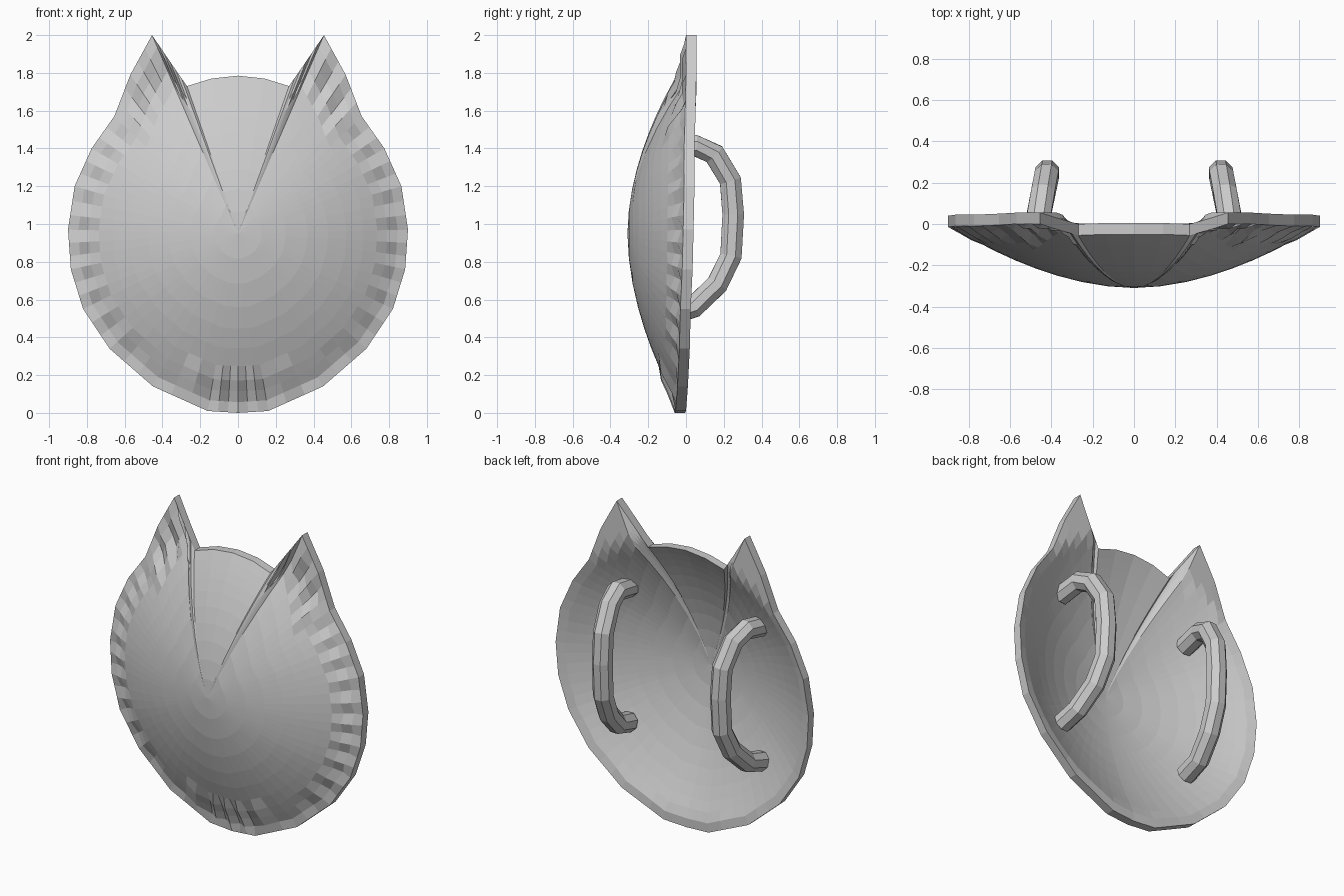
import bpy, math
from mathutils import Vector

if "Cube" in bpy.data.objects:
    bpy.data.objects.remove(bpy.data.objects["Cube"])

grey = bpy.data.materials.new("light_grey")
grey.diffuse_color = (0.6, 0.6, 0.6, 1)
grey.use_nodes = True
grey.node_tree.nodes["Principled BSDF"].inputs["Base Color"].default_value = grey.diffuse_color


def make(name, verts, faces):
    me = bpy.data.meshes.new(name)
    me.from_pydata([tuple(v) for v in verts], [], faces)
    me.materials.append(grey)
    me.validate()
    ob = bpy.data.objects.new(name, me)
    bpy.context.collection.objects.link(ob)
    return ob


# Right half of the outline with ears: x, z and front depth of the rim
half = [(0, 1.785, -0.05), (0.14, 1.77, -0.05), (0.27, 1.73, -0.055), (0.36, 1.86, -0.03),
        (0.455, 2.0, 0.0), (0.57, 1.79, 0.0), (0.655, 1.57, -0.005), (0.775, 1.40, -0.01),
        (0.865, 1.20, -0.01), (0.90, 0.97, -0.015), (0.885, 0.76, -0.02), (0.82, 0.55, -0.03),
        (0.68, 0.34, -0.035), (0.45, 0.14, -0.045), (0.16, 0.01, -0.055), (0, 0.0, -0.06)]
loop = half + [(-x, z, y) for x, z, y in reversed(half[1:-1])]
SUB = 3
rim = []
for i, a in enumerate(loop):
    b = loop[(i + 1) % len(loop)]
    for s in range(SUB):
        rim.append(Vector(a).lerp(Vector(b), s / SUB))
n = len(rim)

# Domed shield: rings growing from the centre, front and back skins, and a rim wall
CZ, PEAK, CAP, THICK = 0.95, -0.31, 0.88, 0.055
rings = [0.14, 0.28, 0.41, 0.53, 0.64, 0.74, 0.82, 0.88, 0.94, 1.0]


def front_point(p, k, t, crinkle):
    x, z = p.x * t, CZ + (p.y - CZ) * t
    reach = math.hypot(p.x, p.y - CZ)
    rr = min(1.0, reach * t / min(reach, CAP))
    y = PEAK + (p.z - PEAK) * rr ** 1.85
    if crinkle:
        in_ear = reach > 0.93
        if in_ear and 0.74 < t < 1:            # folds inside the ears
            y += -0.022 if k % 2 else 0.008
        elif abs(x) > 0.5 and 0.85 < t < 1:    # fur tufts at the sides
            y += 0.012 if k % 2 else -0.008
    return Vector((x, y, z))


def skin(offset, crinkle):
    vs = [Vector((0, PEAK + offset, CZ))]
    for t in rings:
        vs += [front_point(p, k, t, crinkle) + Vector((0, offset, 0))
               for k, p in enumerate(rim)]
    return vs


front, back = skin(0, True), skin(THICK, False)
base = len(front)
last = 1 + (len(rings) - 1) * n
faces = []
for k in range(n):
    j = (k + 1) % n
    faces.append((0, 1 + k, 1 + j))
    faces.append((base, base + 1 + j, base + 1 + k))
    for r in range(len(rings) - 1):
        a, b = 1 + r * n, 1 + (r + 1) * n
        faces.append((a + k, b + k, b + j, a + j))
        faces.append((base + a + j, base + b + j, base + b + k, base + a + k))
    faces.append((last + k, base + last + k, base + last + j, last + j))
make("cat_shield", front + back, faces)

# Two arm handles on the back: octagonal bent bars
path = [(-0.10, 1.385), (0.05, 1.415), (0.15, 1.37), (0.235, 1.23), (0.25, 1.05),
        (0.238, 0.83), (0.165, 0.68), (0.04, 0.56), (-0.09, 0.52)]
SIDES, RAD = 8, 0.062
for side, name in ((1, "right_handle"), (-1, "left_handle")):
    vs, fs = [], []
    pts = [Vector((0.47 - 0.2 * max(y, 0), y, z)) for y, z in path]
    for i, p in enumerate(pts):
        d = (pts[min(i + 1, len(pts) - 1)] - pts[max(i - 1, 0)]).normalized()
        u = Vector((1, 0, 0))
        u = (u - d * u.dot(d)).normalized()
        w = d.cross(u)
        for s in range(SIDES):
            a = 2 * math.pi * (s + 0.5) / SIDES
            q = p + RAD * (u * math.cos(a) + w * math.sin(a))
            vs.append(Vector((q.x * side, q.y, q.z)))
    for i in range(len(pts) - 1):
        for s in range(SIDES):
            t = (s + 1) % SIDES
            f = (i * SIDES + s, i * SIDES + t, (i + 1) * SIDES + t, (i + 1) * SIDES + s)
            fs.append(f if side > 0 else f[::-1])
    start = tuple(range(SIDES))
    end = tuple(range((len(pts) - 1) * SIDES, len(pts) * SIDES))
    fs += [start[::-1], end] if side > 0 else [start, end[::-1]]
    make(name, vs, fs)
